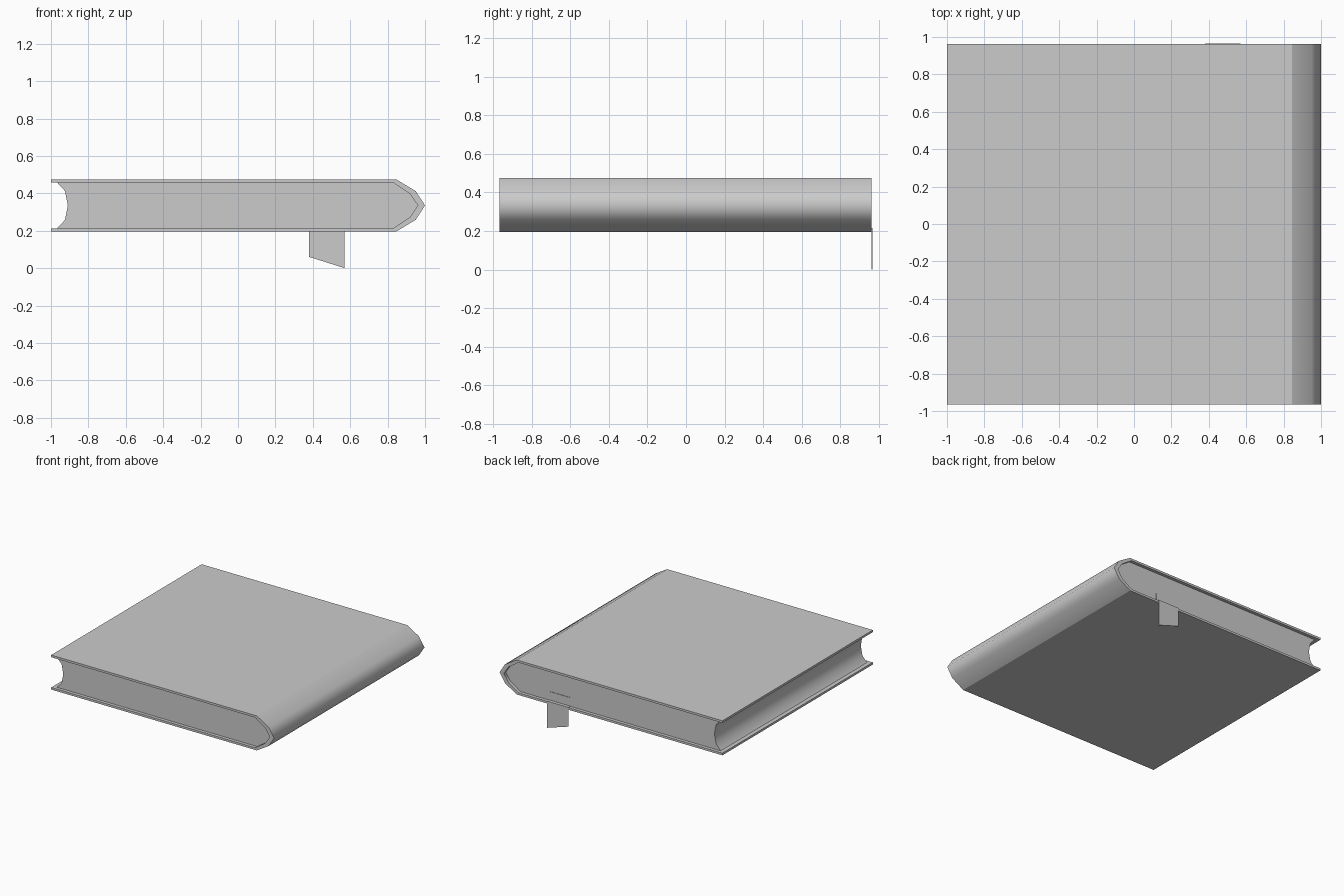
import bpy
import bmesh

default_cube = bpy.data.objects.get("Cube")
if default_cube:
    bpy.data.objects.remove(default_cube, do_unlink=True)

FRONT, BACK, RECESS = -0.966, 0.962, 0.026
MID, THICK = 0.335, 0.0175      # spine height, cover thickness
HALF = 0.14                     # half the closed book's height

grey = bpy.data.materials.new("plain grey")
grey.use_nodes = True
grey.diffuse_color = (0.6, 0.6, 0.6, 1)
grey.node_tree.nodes["Principled BSDF"].inputs["Base Color"].default_value = grey.diffuse_color


def mirrored(half):
    """Complete a profile (x, height above middle) that ends on the middle line."""
    return half + [(x, -z) for x, z in reversed(half[:-1])]


def extrude(name, points, direction, is_smooth):
    """Extrude a flat outline into a solid, smoothing the faces picked by a rule."""
    bm = bmesh.new()
    face = bm.faces.new([bm.verts.new(p) for p in points])
    result = bmesh.ops.extrude_face_region(bm, geom=[face], use_keep_orig=True)
    moved = [v for v in result["geom"] if isinstance(v, bmesh.types.BMVert)]
    bmesh.ops.translate(bm, verts=moved, vec=direction)
    bmesh.ops.recalc_face_normals(bm, faces=bm.faces[:])
    for f in bm.faces:
        f.smooth = is_smooth(f)
    mesh = bpy.data.meshes.new(name)
    bm.to_mesh(mesh)
    bm.free()
    mesh.materials.append(grey)
    obj = bpy.data.objects.new(name, mesh)
    bpy.context.collection.objects.link(obj)
    return obj


def curved(f):
    """Slanted sides of the spine and the hollow page edge."""
    return abs(f.normal.y) < 0.5 and abs(f.normal.z) < 0.95 and abs(f.normal.x) < 0.999


# Spine outlines, outer and inner
outer = mirrored([(0.845, HALF), (0.95, 0.077), (1.0, 0)])
inner = mirrored([(0.83, HALF - THICK), (0.92, 0.062), (0.962, 0)])

# Cover: two boards joined by the pointed spine
boards = ([(-1, HALF)] + outer + [(-1, -HALF), (-1, THICK - HALF)]
          + inner[::-1] + [(-1, HALF - THICK)])
extrude("cover", [(x, FRONT, MID + z) for x, z in boards],
        (0, BACK - FRONT, 0), curved)

# Page block with a hollow fore-edge, set in from the cover ends
hollow = mirrored([(-0.967, HALF - THICK), (-0.925, 0.077), (-0.91, 0)])
extrude("pages", [(x, FRONT + RECESS, MID + z) for x, z in inner + hollow[::-1]],
        (0, BACK - FRONT - 2 * RECESS, 0), curved)

# Ribbon: down the pages, over the board's edge, then hanging with a slanted end
page_end, edge, thin = BACK - RECESS, BACK, 0.004
lip = MID - HALF + THICK
strip = [(page_end, 0.285), (page_end, lip), (edge, lip), (edge, 0),
         (edge + thin, 0), (edge + thin, lip + thin),
         (page_end + thin, lip + thin), (page_end + thin, 0.285)]
ribbon = extrude("ribbon_bookmark", [(0.38, y, z) for y, z in strip],
                 (0.19, 0, 0), lambda f: False)
for v in ribbon.data.vertices:
    if v.co.z < 0.01 and v.co.x < 0.5:
        v.co.z = 0.06
